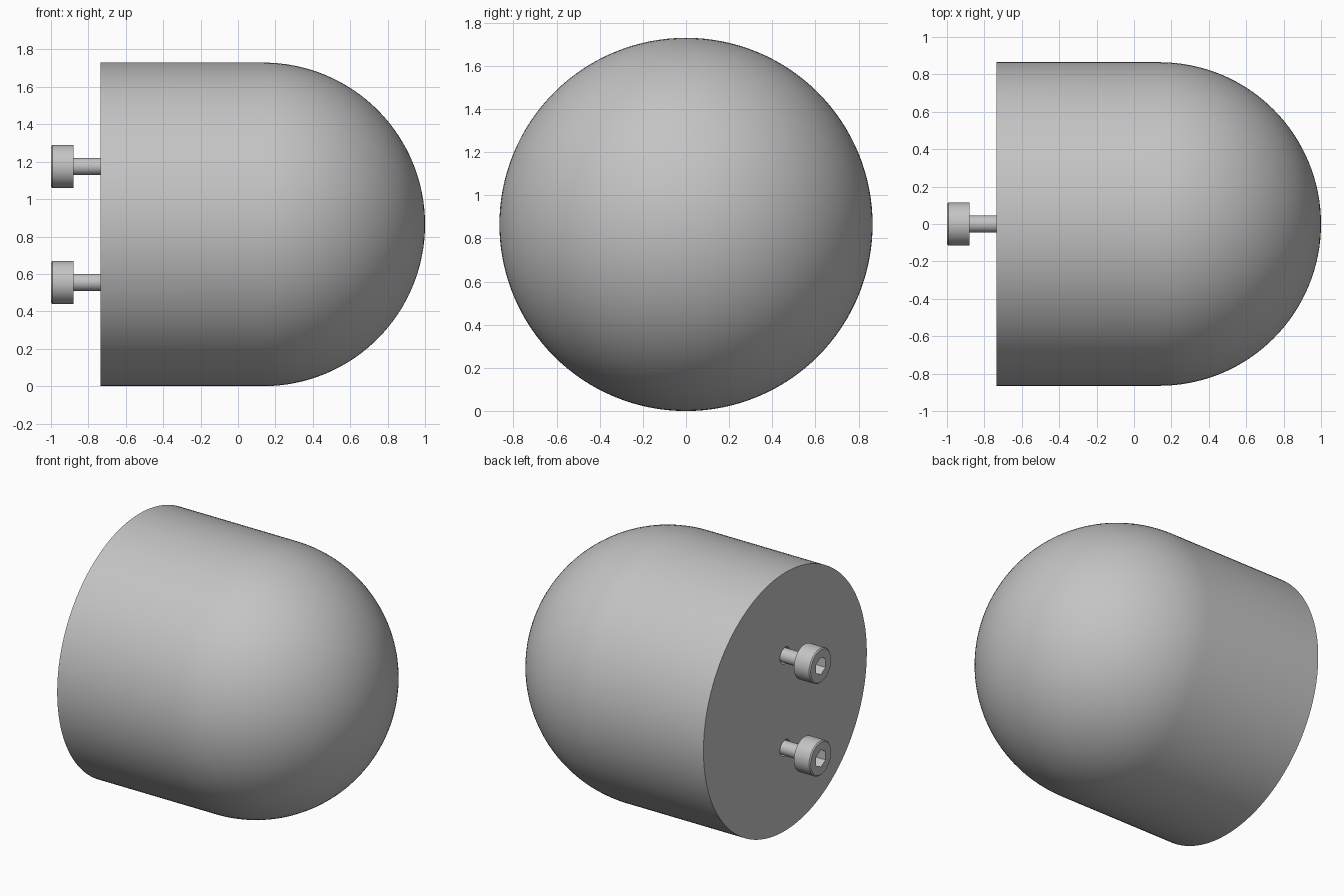
import bpy, bmesh, math

cube = bpy.data.objects.get("Cube")
if cube:
    bpy.data.objects.remove(cube)

R = 0.865            # body radius and axis height
BACK = -0.735        # flat end of the body
DOME = 1.0 - R       # centre of the dome

grey = bpy.data.materials.new("plain_grey")
grey.use_nodes = True
colour = (0.55, 0.55, 0.55, 1)
grey.diffuse_color = colour
grey.node_tree.nodes["Principled BSDF"].inputs["Base Color"].default_value = colour


def round_ring(r):
    return lambda a: r


def hex_ring(apothem):
    """Radius of a hexagon at a given angle, with corners up and down."""
    sector = math.pi / 3
    return lambda a: apothem / math.cos((a + 1e-6) % sector - sector / 2)


def lathe(name, rings, z, segments):
    """Skin rings of (x, radius rule) around an axis along x, capping both ends."""
    bm = bmesh.new()
    loops = []
    for x, radius in rings:
        angles = [2 * math.pi * i / segments for i in range(segments)]
        loops.append([bm.verts.new((x, radius(a) * math.sin(a), z + radius(a) * math.cos(a)))
                      for a in angles])
    for one, two in zip(loops, loops[1:]):
        for i in range(segments):
            j = (i + 1) % segments
            bm.faces.new((one[i], one[j], two[j], two[i]))
    bm.faces.new(loops[0])
    bm.faces.new(loops[-1])
    bmesh.ops.recalc_face_normals(bm, faces=bm.faces)
    mesh = bpy.data.meshes.new(name)
    bm.to_mesh(mesh)
    bm.free()
    mesh.materials.append(grey)
    obj = bpy.data.objects.new(name, mesh)
    bpy.context.collection.objects.link(obj)
    return obj


def activate(obj):
    bpy.ops.object.select_all(action="DESELECT")
    obj.select_set(True)
    bpy.context.view_layer.objects.active = obj


# Round-nosed body: straight barrel ending in a half sphere
STEPS = 32
dome = []
for i in range(STEPS):
    t = math.pi / 2 * i / STEPS
    dome.append((DOME + R * math.sin(t), round_ring(R * math.cos(t))))
dome.append((1.0, round_ring(0.002)))
body = lathe("body", [(BACK, round_ring(R))] + dome, R, 128)

# Socket-head screws standing out of clearance holes in the flat end
screws = []
for name, z in (("upper", R + 0.31), ("lower", R - 0.31)):
    profile = [(-0.93, hex_ring(0.05)), (-1.0, hex_ring(0.05)),
               (-1.0, round_ring(0.108)), (-0.993, round_ring(0.115)),
               (-0.88, round_ring(0.115)), (-0.88, round_ring(0.046)),
               (-0.56, round_ring(0.046))]
    screws.append(lathe(name + "_screw", profile, z, 48))

    cutter = lathe(name + "_hole_cutter",
                   [(BACK - 0.1, round_ring(0.055)), (-0.55, round_ring(0.055))], z, 48)
    cutter.hide_render = True
    cut = body.modifiers.new(name + "_hole", "BOOLEAN")
    cut.operation = "DIFFERENCE"
    cut.solver = "EXACT"
    cut.object = cutter
    activate(body)
    bpy.ops.object.modifier_apply(modifier=cut.name)
    bpy.data.objects.remove(cutter)

# Smooth the curved sides and keep the rims crisp
for obj in [body] + screws:
    activate(obj)
    bpy.ops.object.shade_smooth_by_angle(angle=math.radians(30))
